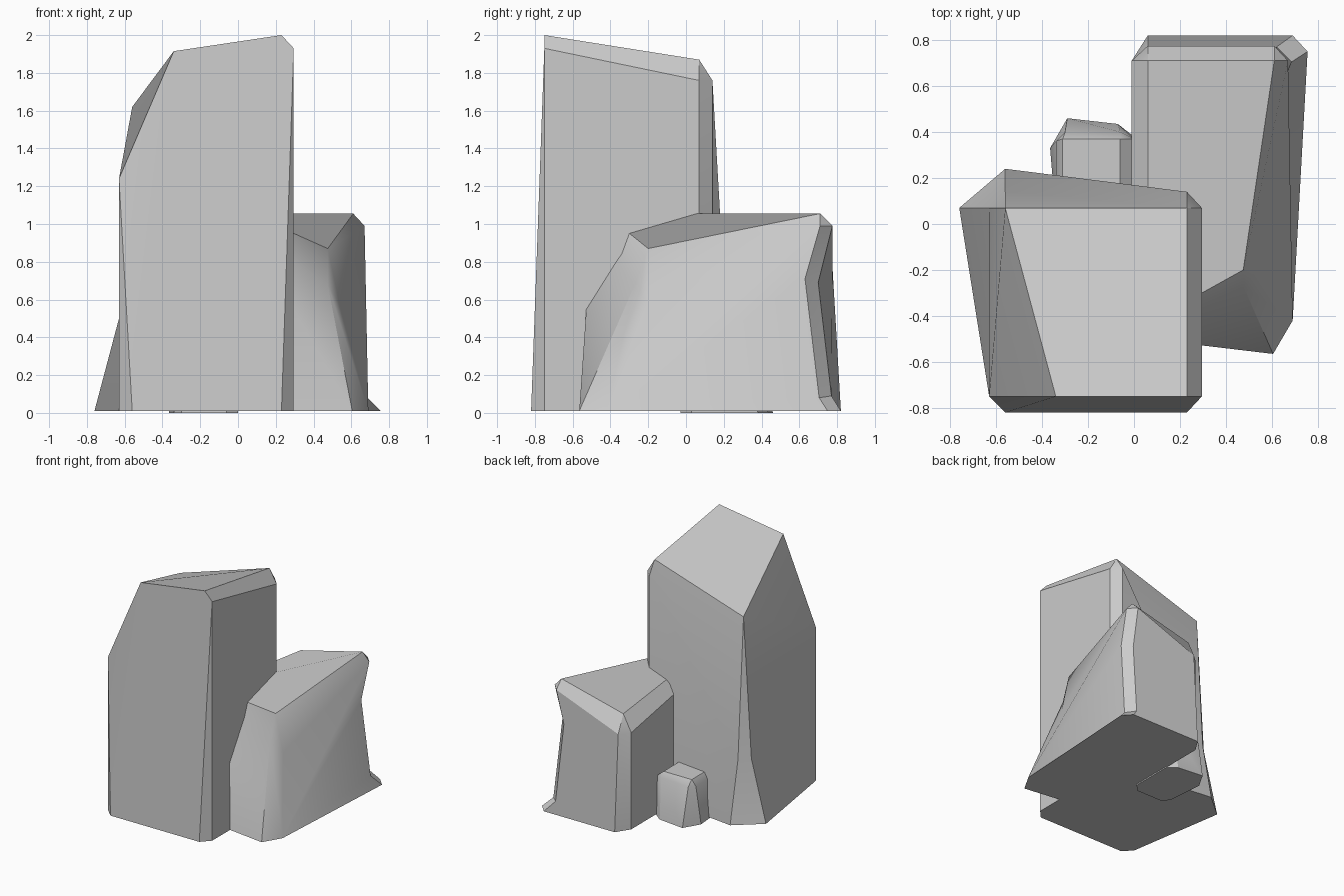
import bpy, bmesh
from math import radians

if "Cube" in bpy.data.objects:
    bpy.data.objects.remove(bpy.data.objects["Cube"])


def rock(name, floor, base, rims, top, mids=None):
    """Chamfered block: 8 side columns (two per corner, anticlockwise from the
    front left), each running from a rim point down to the floor, plus a 4-point cap."""
    mids = mids or {}
    bm = bmesh.new()
    cache = {}

    def face(points):
        verts = []
        for p in points:
            p = tuple(p)
            if p not in cache:
                cache[p] = bm.verts.new(p)
            if cache[p] not in verts:
                verts.append(cache[p])
        if len(verts) > 2:
            bm.faces.new(verts)

    feet = [(x, y, floor) for x, y in base]
    rims = [r or f for r, f in zip(rims, feet)]
    cols = [[r] + mids.get(i, []) + [f] for i, (r, f) in enumerate(zip(rims, feet))]

    # Side walls and vertical chamfers
    for i in range(8):
        a, b = cols[i], cols[(i + 1) % 8]
        if len(a) == len(b) > 2:
            for k in range(len(a) - 1):
                face([a[k], a[k + 1], b[k + 1], b[k]])
        else:
            face(a + b[::-1])
    # Top chamfers and corner triangles
    for c in range(4):
        n = (c + 1) % 4
        face([top[c], rims[2 * c], rims[2 * c + 1]])
        face([top[c], rims[2 * c + 1], rims[2 * n], top[n]])
    face(top)
    face(feet[::-1])

    bmesh.ops.recalc_face_normals(bm, faces=bm.faces[:])
    mesh = bpy.data.meshes.new(name)
    bm.to_mesh(mesh)
    bm.free()
    obj = bpy.data.objects.new(name, mesh)
    bpy.context.collection.objects.link(obj)
    bpy.ops.object.select_all(action='DESELECT')
    obj.select_set(True)
    bpy.context.view_layer.objects.active = obj
    bpy.ops.object.shade_smooth_by_angle(angle=radians(30))
    return obj


# Tall rock (a rim of None means the column collapses to the floor)
rock("tall_rock", 0.01,
     [(-.63, -.75), (-.56, -.82), (.23, -.82), (.295, -.75),
      (.295, .07), (.23, .14), (-.56, .24), (-.76, .07)],
     [(-.63, -.75, 1.24), None, (.295, -.75, 1.93), (.295, -.75, 1.93),
      (.295, .07, 1.76), (.23, .14, 1.76), (-.56, .14, .5), (-.63, .07, .5)],
     [(-.34, -.75, 1.915), (.23, -.75, 2.0), (.23, .07, 1.87), (-.56, .07, 1.62)])

# Middle rock, with a pinched back right corner
rock("middle_rock", 0.01,
     [(-.01, -.42), (.06, -.49), (.605, -.565), (.69, -.42),
      (.755, .75), (.69, .82), (.06, .82), (-.01, .71)],
     [(-.01, -.43, 1.0), (.06, -.5, .955), (.475, -.27, .68), (.54, -.2, .57),
      (.67, .71, .99), (.61, .775, .99), (.06, .775, .78), (-.01, .71, .786)],
     [(.06, -.43, 1.055), (.475, -.2, .87), (.61, .71, 1.055), (.06, .71, .92)],
     {4: [(.655, .63, .71), (.685, .705, .08)],
      5: [(.595, .70, .69), (.62, .77, .09)]})

# Small rock tucked behind
rock("small_rock", 0.0,
     [(-.34, .03), (-.30, -.03), (-.06, -.03), (.0, .03),
      (.0, .38), (-.07, .435), (-.29, .46), (-.365, .33)],
     [(-.34, .03, .31), (-.31, 0, .31), (-.06, 0, .31), (0, .03, .31),
      (0, .37, .31), (-.06, .40, .32), (-.30, .40, .31), (-.34, .36, .31)],
     [(-.31, .03, .36), (-.06, .03, .36), (-.06, .37, .36), (-.31, .37, .36)])
